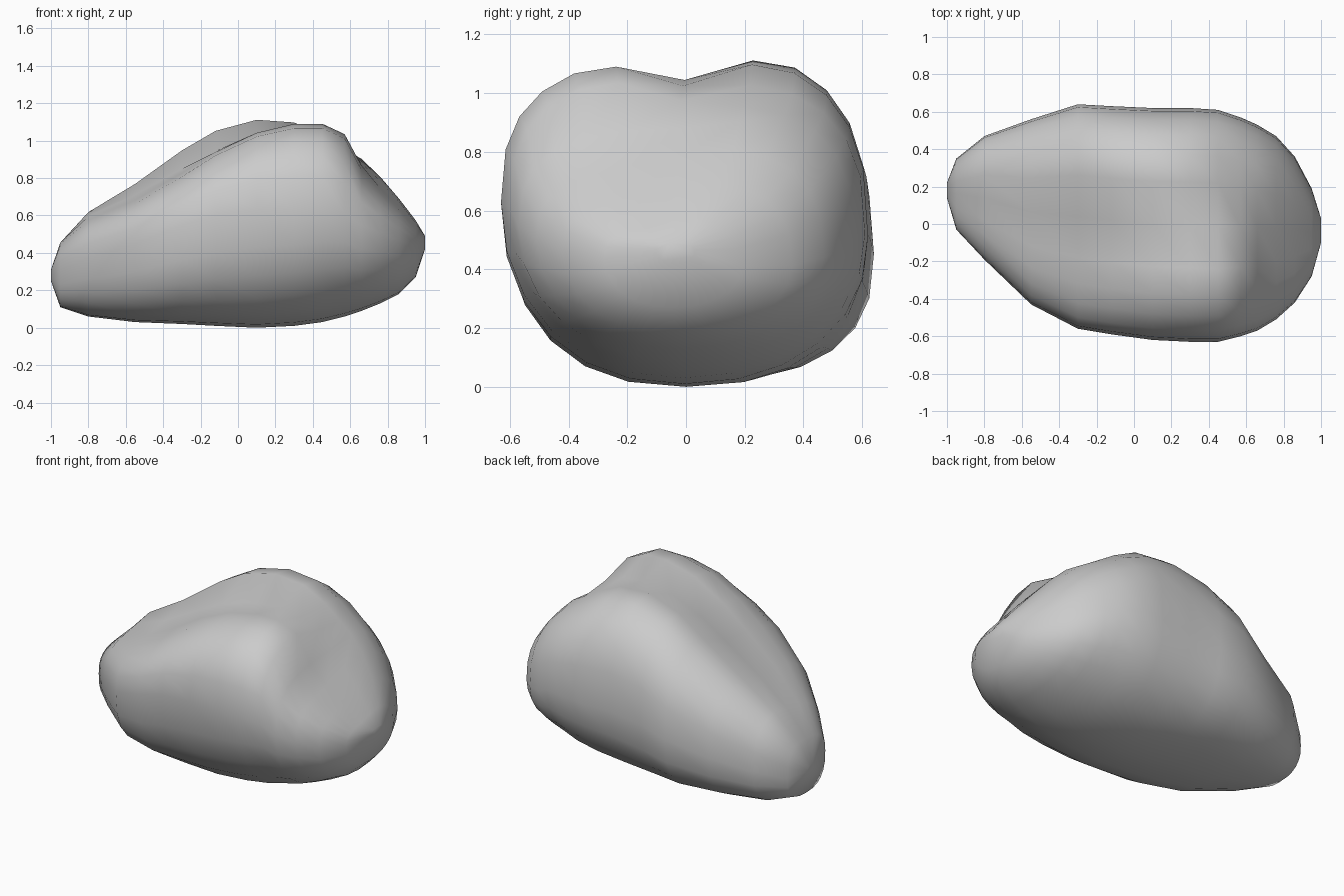
import bpy
import bmesh
import math

if "Cube" in bpy.data.objects:
    bpy.data.objects.remove(bpy.data.objects["Cube"], do_unlink=True)


def make_material(name, colour):
    material = bpy.data.materials.new(name)
    material.use_nodes = True
    material.diffuse_color = colour
    material.node_tree.nodes["Principled BSDF"].inputs["Base Color"].default_value = colour
    return material


def signed_power(value, exponent):
    return math.copysign(abs(value) ** exponent, value)


def smooth_blend(value):
    value = max(0, min(1, value))
    return value * value * (3 - 2 * value)


SEGMENTS = 24
TOP_SQUARENESS = 2.7

# Stations along the boulder:
# x, front y, back y, underside z, front ridge z, back ridge z, groove depth
STATIONS = [
    (-1, .14, .22, .25, .31, .31, 0),
    (-.95, -.03, .35, .11, .45, .46, 0),
    (-.8, -.19, .47, .06, .58, .63, .01),
    (-.55, -.43, .56, .03, .69, .79, .03),
    (-.3, -.56, .64, .02, .84, .98, .06),
    (-.12, -.59, .63, .01, .96, 1.09, .08),
    (.1, -.62, .62, 0, 1.07, 1.15, .09),
    (.3, -.63, .62, .01, 1.12, 1.13, .08),
    (.45, -.63, .61, .03, 1.12, 1.05, .06),
    (.57, -.6, .57, .06, 1.06, .97, .04),
    (.66, -.57, .53, .09, .88, .92, .02),
    (.76, -.51, .47, .13, .75, .82, 0),
    (.86, -.42, .36, .18, .65, .7, 0),
    (.95, -.28, .19, .27, .54, .58, 0),
    (1, -.1, .03, .42, .49, .49, 0),
]


def boulder_ring(bm, x, front, back, bottom, front_top, back_top, groove):
    """One rounded cross-section with two ridges and a groove between them."""
    ring = []
    height = max(front_top, back_top) - bottom
    # The underside grows rounder towards the tall end
    under_squareness = 2.6 - .5 * smooth_blend(x + .4)
    for i in range(SEGMENTS):
        angle = math.tau * i / SEGMENTS
        rising = math.sin(angle) > 0
        exponent = 2 / (TOP_SQUARENESS if rising else under_squareness)
        across = signed_power(math.cos(angle), exponent)
        up = signed_power(math.sin(angle), exponent)
        y = (front + back) / 2 + across * (back - front) / 2
        # The front flank bulges higher than the back flank
        middle = bottom + height * (.5 - .05 * across)
        if rising:
            top = front_top + (back_top - front_top) * smooth_blend(across + .5)
            top -= groove * math.exp(-(across / .3) ** 2)
            z = middle + up * (top - middle)
        else:
            z = middle + up * (middle - bottom)
        ring.append(bm.verts.new((x, y, z)))
    return ring


# Loft the stations into one closed skin
bm = bmesh.new()
rings = [boulder_ring(bm, *station) for station in STATIONS]
for ring, following in zip(rings, rings[1:]):
    for i in range(SEGMENTS):
        j = (i + 1) % SEGMENTS
        bm.faces.new((ring[i], ring[j], following[j], following[i]))
bm.faces.new(rings[0])
bm.faces.new(rings[-1])
bmesh.ops.recalc_face_normals(bm, faces=bm.faces)
for face in bm.faces:
    face.smooth = True

# Boulder object
mesh = bpy.data.meshes.new("boulder")
bm.to_mesh(mesh)
bm.free()
mesh.materials.append(make_material("stone grey", (.6, .6, .6, 1)))
boulder = bpy.data.objects.new("boulder", mesh)
bpy.context.collection.objects.link(boulder)
